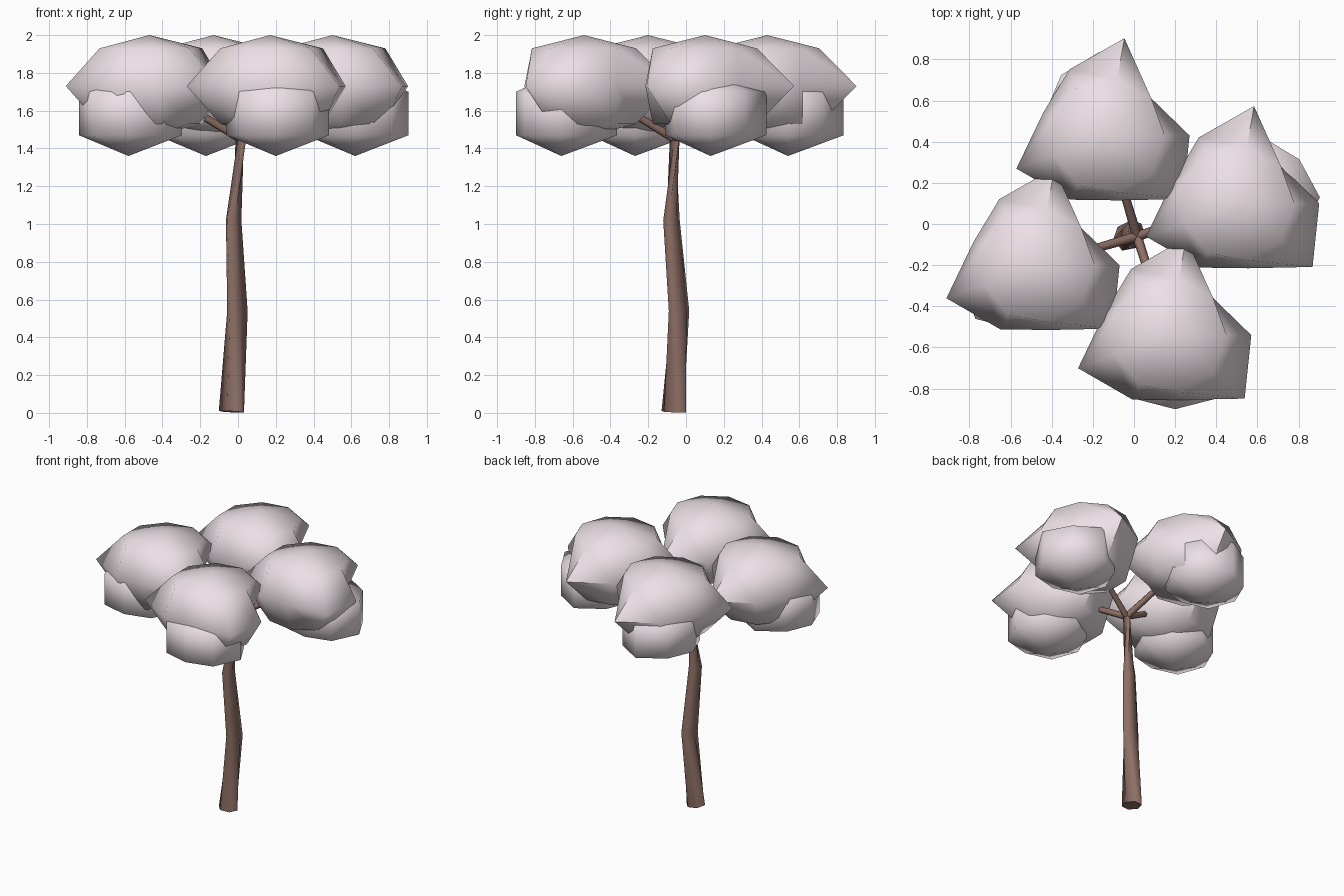
import bpy, bmesh, math
from mathutils import Vector

if "Cube" in bpy.data.objects:
    bpy.data.objects.remove(bpy.data.objects["Cube"])


def material(name, rgb):
    m = bpy.data.materials.new(name)
    m.diffuse_color = (*rgb, 1)
    m.use_nodes = True
    m.node_tree.nodes["Principled BSDF"].inputs["Base Color"].default_value = m.diffuse_color
    return m


LEAF = material("blossom", (0.84, 0.75, 0.79))
BARK = material("bark", (0.27, 0.16, 0.13))


def skin(name, rings, mat, angle):
    """Join a list of rings (single points close the ends) into one mesh."""
    bm = bmesh.new()
    loops = [[bm.verts.new(p) for p in r] for r in rings]
    for a, b in zip(loops, loops[1:]):
        n = max(len(a), len(b))
        for i in range(n):
            quad = [a[i % len(a)], a[(i + 1) % n % len(a)],
                    b[(i + 1) % n % len(b)], b[i % len(b)]]
            bm.faces.new(list(dict.fromkeys(quad)))
    for end in (loops[0], loops[-1]):
        if len(end) > 2:
            bm.faces.new(end)
    bmesh.ops.recalc_face_normals(bm, faces=bm.faces)
    me = bpy.data.meshes.new(name)
    bm.to_mesh(me)
    bm.free()
    me.materials.append(mat)
    ob = bpy.data.objects.new(name, me)
    bpy.context.collection.objects.link(ob)
    bpy.ops.object.select_all(action='DESELECT')
    ob.select_set(True)
    bpy.context.view_layer.objects.active = ob
    bpy.ops.object.shade_smooth_by_angle(angle=math.radians(angle))
    return ob


def flat_ring(cx, cy, z, radii):
    n = len(radii)
    return [(cx + r * math.cos(math.tau * i / n),
             cy + r * math.sin(math.tau * i / n), z)
            for i, r in enumerate(radii)]


def tube(name, path, radii, sides):
    pts = [Vector(p) for p in path]
    rings = []
    for i, p in enumerate(pts):
        d = pts[min(i + 1, len(pts) - 1)] - pts[max(i - 1, 0)]
        q = d.to_track_quat('Z', 'Y')
        rings.append([p + q @ Vector(v)
                      for v in flat_ring(0, 0, 0, [radii[i]] * sides)])
    return skin(name, rings, BARK, 65)


# Bent trunk
fork = (0.015, -0.06, 1.45)
tube("trunk",
     [(-0.035, -0.065, 0.006), (-0.003, -0.037, 0.54),
      (-0.023, -0.077, 1.02), fork],
     [0.068, 0.056, 0.044, 0.028], 6)

# Four canopy clusters: upper peak x, y and lower puff centre x, y
clusters = {
    "back": (-0.13, 0.43, -0.17, 0.54),
    "right": (0.50, 0.10, 0.62, 0.13),
    "left": (-0.47, -0.20, -0.58, -0.27),
    "front": (0.17, -0.54, 0.20, -0.66),
}
rim = [0.40, 0.28, 0.48, 0.37, 0.33, 0.47, 0.36, 0.32, 0.48]  # three-cornered rim

for side, (x, y, lx, ly) in clusters.items():
    # Branch
    tube(side + "_branch", [fork, (x, y, 1.74)], [0.024, 0.016], 6)
    # Broad upper puff
    skin(side + "_upper_foliage",
         [[(x, y, 2.0)],
          flat_ring(x, y, 1.93, [0.28] * 9),
          flat_ring(x, y, 1.73, rim),
          flat_ring(x, y, 1.53, [0.28] * 9),
          [(x, y, 1.46)]], LEAF, 60)
    # Small lower puff
    puff = [0.283, 0.26, 0.295, 0.26, 0.262, 0.27, 0.24, 0.27]
    skin(side + "_lower_foliage",
         [[(lx, ly, 1.36)],
          flat_ring(lx, ly, 1.47, puff),
          flat_ring(lx, ly, 1.70, puff),
          [(lx, ly, 1.81)]], LEAF, 75)
